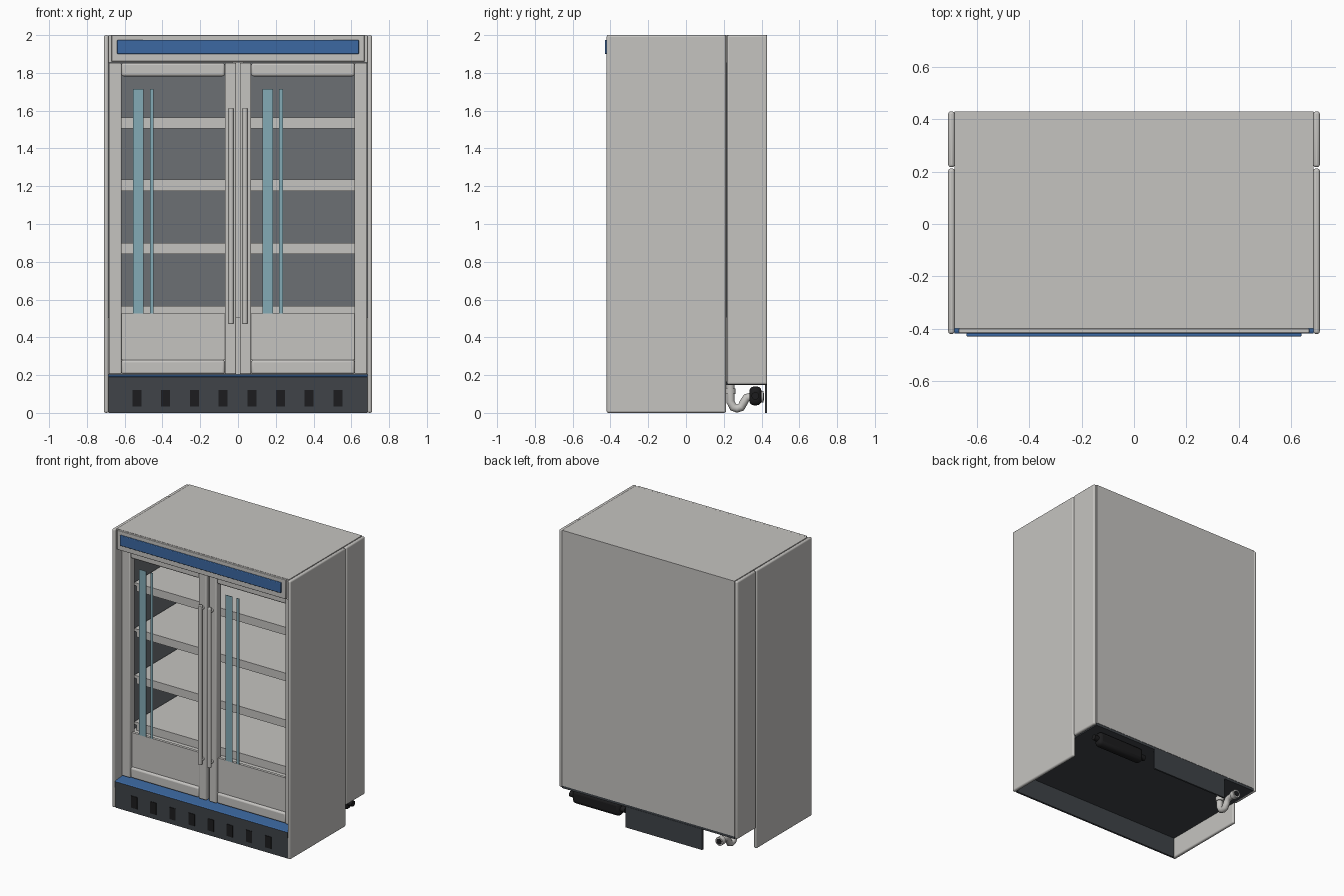
import bpy, bmesh
from mathutils import Vector

cube = bpy.data.objects.get("Cube")
if cube:
    bpy.data.objects.remove(cube, do_unlink=True)


def material(name, r, g, b):
    m = bpy.data.materials.new(name)
    m.use_nodes = True
    m.diffuse_color = (r, g, b, 1)
    m.node_tree.nodes["Principled BSDF"].inputs["Base Color"].default_value = (r, g, b, 1)
    return m


LIGHT = material("light grey", 0.56, 0.55, 0.53)
LINER = material("liner grey", 0.15, 0.16, 0.175)
DARK = material("dark slate", 0.05, 0.057, 0.066)
BLACK = material("black", 0.012, 0.012, 0.013)
BLUE = material("blue", 0.045, 0.14, 0.36)
SHEEN = material("pale cyan", 0.23, 0.41, 0.47)


def finish(name, bm, mat, bevel=0, segments=3):
    bmesh.ops.recalc_face_normals(bm, faces=bm.faces)
    mesh = bpy.data.meshes.new(name)
    bm.to_mesh(mesh)
    bm.free()
    ob = bpy.data.objects.new(name, mesh)
    bpy.context.collection.objects.link(ob)
    mesh.materials.append(mat)
    if bevel:
        mod = ob.modifiers.new("rounded_edges", "BEVEL")
        mod.width, mod.segments = bevel, segments
        smooth(ob)
    return ob


def smooth(ob):
    bpy.ops.object.select_all(action="DESELECT")
    ob.select_set(True)
    bpy.context.view_layer.objects.active = ob
    bpy.ops.object.shade_smooth_by_angle()


def box(name, x, y, z, mat, bevel=0):
    """Box from (low, high) ranges on each axis."""
    bm = bmesh.new()
    bmesh.ops.create_cube(bm, size=1)
    for v in bm.verts:
        v.co = [r[0] if c < 0 else r[1] for r, c in zip((x, y, z), v.co)]
    return finish(name, bm, mat, bevel)


def rod(name, a, b, radius, mat, bevel=0):
    """Cylinder between two points."""
    a, b = Vector(a), Vector(b)
    bm = bmesh.new()
    bmesh.ops.create_cone(bm, cap_ends=True, segments=20, radius1=radius,
                          radius2=radius, depth=(b - a).length)
    turn = (b - a).to_track_quat("Z", "Y")
    for v in bm.verts:
        v.co = turn @ v.co + (a + b) / 2
    ob = finish(name, bm, mat, bevel)
    smooth(ob)
    return ob


def span(side, a, b):
    return tuple(sorted((side * a, side * b)))


# Cabinet shell
FULL = (-0.685, 0.685)
box("roof", FULL, (-0.40, 0.41), (1.855, 2), LIGHT)
box("back_panel", FULL, (0.405, 0.43), (0.165, 2), LIGHT)
box("header_plate", (-0.67, 0.67), (-0.417, -0.40), (1.86, 2), LIGHT, 0.004)
box("header_sign", (-0.64, 0.64), (-0.43, -0.417), (1.9, 1.975), BLUE, 0.005)
box("base_slab", FULL, (-0.40, 0.428), (0.147, 0.165), DARK)
box("bottom_deck", FULL, (-0.30, 0.405), (0.165, 0.505), LIGHT)
for side, label in ((1, "left"), (-1, "right")):
    box(label + "_front_side_panel", span(side, 0.685, 0.71), (-0.42, 0.212), (0, 2), LIGHT, 0.01)
    box(label + "_rear_side_panel", span(side, 0.685, 0.71), (0.217, 0.43), (0.15, 2), LIGHT, 0.01)
    box(label + "_liner", span(side, 0.66, 0.685), (-0.28, 0.405), (0.505, 1.855), LINER)
box("back_liner", (-0.66, 0.66), (0.385, 0.405), (0.505, 1.855), LINER)
box("ceiling_liner", (-0.66, 0.66), (-0.28, 0.385), (1.845, 1.855), LINER)
box("center_mullion", (-0.03, 0.03), (-0.29, -0.25), (0.2, 1.855), LIGHT)

# Shelves with front lip and label rail
for i, top in enumerate((0.565, 0.90, 1.235, 1.565)):
    n = str(i + 1)
    box("shelf_" + n, (-0.65, 0.65), (-0.25, 0.375), (top - 0.02, top), LIGHT)
    box("shelf_rail_" + n, (-0.635, 0.635), (-0.245, -0.225), (top - 0.06, top - 0.02), LIGHT)

# Doors, handles and glass sheen stripes
DOOR_Y = (-0.345, -0.29)
for side, label in ((1, "left"), (-1, "right")):
    box(label + "_outer_stile", span(side, 0.617, 0.684), DOOR_Y, (0.205, 1.853), LIGHT, 0.006)
    box(label + "_inner_stile", span(side, 0.01, 0.07), DOOR_Y, (0.205, 1.853), LIGHT, 0.006)
    for part, z in (("top", (1.782, 1.853)), ("bottom", (0.205, 0.28))):
        box(f"{label}_{part}_rail", span(side, 0.07, 0.617), (-0.342, -0.29), z, LIGHT, 0.012)
    box(label + "_door_kick_panel", span(side, 0.07, 0.617), (-0.325, -0.305), (0.28, 0.525), LIGHT)
    hx = side * 0.037
    rod(label + "_handle", (hx, -0.377, 0.47), (hx, -0.377, 1.615), 0.015, LIGHT, 0.005)
    for part, z in (("lower", 0.50), ("upper", 1.585)):
        rod(f"{label}_{part}_handle_post", (hx, -0.377, z), (hx, -0.34, z), 0.011, LIGHT)
    start = 0.13 if side > 0 else -0.555
    for part, a, b in (("wide", 0, 0.055), ("narrow", 0.088, 0.108)):
        box(f"{label}_{part}_sheen", (start + a, start + b), (-0.329, -0.325), (0.525, 1.715), SHEEN)

# Kick plate with vents, topped by a sloped blue ledge
box("kick_plate", FULL, (-0.412, -0.398), (0, 0.147), DARK)
for i in range(8):
    x = -0.535 + i * 0.152
    box(f"vent_{i + 1}", (x - 0.024, x + 0.024), (-0.416, -0.412), (0.035, 0.12), BLACK)
bm = bmesh.new()
profile = ((-0.418, 0.147), (-0.418, 0.19), (-0.41, 0.194), (-0.29, 0.204), (-0.29, 0.147))
face = bm.faces.new([bm.verts.new((-0.685, y, z)) for y, z in profile])
side_geo = bmesh.ops.extrude_face_region(bm, geom=[face])["geom"]
for v in side_geo:
    if isinstance(v, bmesh.types.BMVert):
        v.co.x = 0.685
ledge = finish("ledge", bm, DARK)
ledge.data.materials.append(BLUE)
for p in ledge.data.polygons:
    p.material_index = 1 if p.normal.z > 0.4 else 0

# Rear underside: guard plate, black power unit, drain trap
box("rear_guard", (-0.43, 0.18), (0.418, 0.43), (0, 0.15), DARK)
box("power_unit", (0.25, 0.63), (0.335, 0.40), (0.04, 0.14), BLACK, 0.025)
rod("power_unit_plug", (0.22, 0.367, 0.09), (0.66, 0.367, 0.09), 0.02, BLACK)

curve = bpy.data.curves.new("drain_trap", "CURVE")
curve.dimensions = "3D"
curve.bevel_depth, curve.bevel_resolution = 0.022, 4
curve.use_fill_caps = True
points = [(0.235, 0.147), (0.235, 0.06), (0.25, 0.03), (0.27, 0.023), (0.292, 0.03),
          (0.305, 0.055), (0.32, 0.08), (0.345, 0.085), (0.405, 0.085)]
spline = curve.splines.new("POLY")
spline.points.add(len(points) - 1)
for p, (y, z) in zip(spline.points, points):
    p.co = (-0.55, y, z, 1)
spline.use_smooth = True
curve.materials.append(LIGHT)
bpy.context.collection.objects.link(bpy.data.objects.new("drain_trap", curve))
rod("trap_collar", (-0.55, 0.235, 0.10), (-0.55, 0.235, 0.13), 0.028, LIGHT)
rod("trap_outlet", (-0.55, 0.375, 0.085), (-0.55, 0.41, 0.085), 0.03, LIGHT)
rod("trap_opening", (-0.55, 0.41, 0.085), (-0.55, 0.413, 0.085), 0.02, BLACK)
